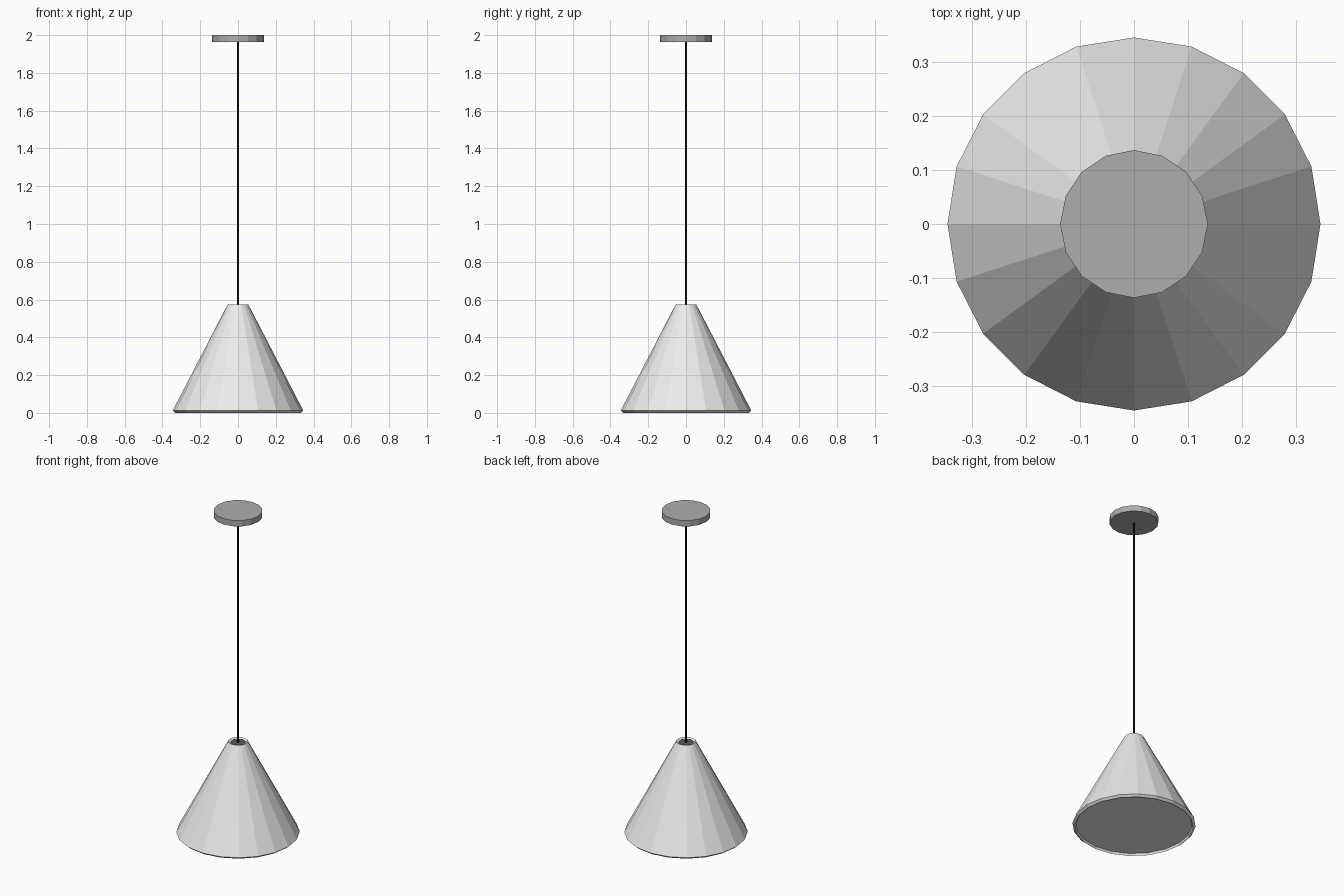
import bpy, bmesh, math

if "Cube" in bpy.data.objects:
    bpy.data.objects.remove(bpy.data.objects["Cube"])


def material(name, colour):
    mat = bpy.data.materials.new(name)
    mat.diffuse_color = (*colour, 1)
    mat.use_nodes = True
    mat.node_tree.nodes["Principled BSDF"].inputs["Base Color"].default_value = mat.diffuse_color
    return mat


def lathe(name, profile, sides, mat, closed=False):
    """Revolve a (radius, height) profile; open profiles get end caps."""
    bm = bmesh.new()
    rings = []
    for r, z in profile:
        angles = [2 * math.pi * i / sides for i in range(sides)]
        rings.append([bm.verts.new((r * math.cos(a), r * math.sin(a), z)) for a in angles])
    pairs = list(zip(rings, rings[1:]))
    if closed:
        pairs.append((rings[-1], rings[0]))
    else:
        bm.faces.new(rings[0])
        bm.faces.new(rings[-1])
    for low, high in pairs:
        for i in range(sides):
            j = (i + 1) % sides
            bm.faces.new((low[i], low[j], high[j], high[i]))
    bmesh.ops.recalc_face_normals(bm, faces=bm.faces)
    mesh = bpy.data.meshes.new(name)
    bm.to_mesh(mesh)
    bm.free()
    obj = bpy.data.objects.new(name, mesh)
    bpy.context.collection.objects.link(obj)
    if mat:
        mesh.materials.append(mat)
    return obj


white = material("white", (0.85, 0.84, 0.82))
grey = material("grey", (0.42, 0.42, 0.42))
dark = material("dark_grey", (0.1, 0.1, 0.1))
black = material("black", (0.01, 0.01, 0.01))

# Thin-walled conical shade with a slanted lower rim
lathe("shade", [(0.332, 0), (0.346, 0.012), (0.055, 0.573), (0.044, 0.567)], 20, white, closed=True)

# Diffuser recessed inside the lower rim
lathe("diffuser", [(0.325, 0.012), (0.322, 0.018)], 20, white)

# Dark cap in the upper opening, where the cord enters
lathe("shade_cap", [(0.047, 0.559), (0.044, 0.566)], 20, dark)

# Hanging cord and ceiling canopy
lathe("cord", [(0.005, 0.56), (0.005, 1.97)], 8, black)
lathe("canopy", [(0.137, 1.964), (0.137, 2.0)], 16, grey)
